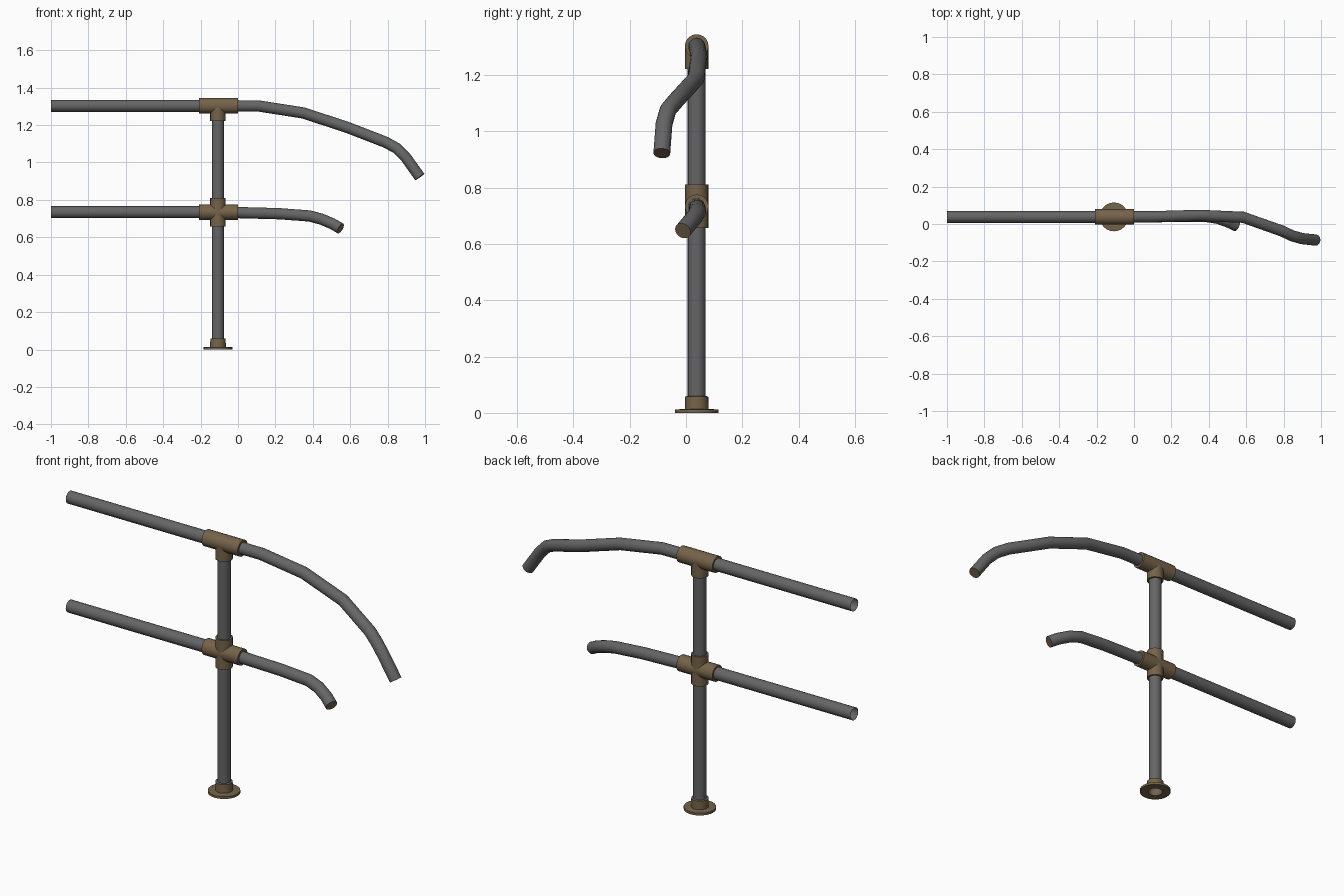
import bpy, bmesh, math
from mathutils import Vector

if "Cube" in bpy.data.objects:
    bpy.data.objects.remove(bpy.data.objects["Cube"])

SIDES = 20
PX, PY = -0.107, 0.038          # post axis
TOP_Z, MID_Z = 1.303, 0.734     # rail heights


def material(name, rgb):
    m = bpy.data.materials.new(name)
    m.diffuse_color = (*rgb, 1)
    m.use_nodes = True
    m.node_tree.nodes["Principled BSDF"].inputs["Base Color"].default_value = m.diffuse_color
    return m


STEEL = material("dark_grey_steel", (0.13, 0.13, 0.13))
BRASS = material("brown_fitting", (0.18, 0.125, 0.068))


def sweep(bm, path, r, cap_start=None, cap_end=None):
    """Round tube along a path; caps are material indices or None for open."""
    pts = [Vector(p) for p in path]
    rings, side = [], None
    for i, p in enumerate(pts):
        a = (p - pts[i - 1]).normalized() if i else None
        b = (pts[i + 1] - p).normalized() if i < len(pts) - 1 else None
        t = ((a or b) + (b or a)).normalized()
        if side is None:
            side = Vector((0, 1, 0))
        side = (side - t * side.dot(t)).normalized()
        up = t.cross(side)
        rings.append([bm.verts.new(p + r * (math.cos(k * math.tau / SIDES) * side
                                            + math.sin(k * math.tau / SIDES) * up))
                      for k in range(SIDES)])
    for r0, r1 in zip(rings, rings[1:]):
        for k in range(SIDES):
            n = (k + 1) % SIDES
            bm.faces.new((r0[k], r0[n], r1[n], r1[k]))
    if cap_start is not None:
        bm.faces.new(rings[0][::-1]).material_index = cap_start
    if cap_end is not None:
        bm.faces.new(rings[-1]).material_index = cap_end


def finish(bm, name, mats):
    me = bpy.data.meshes.new(name)
    bm.to_mesh(me)
    bm.free()
    ob = bpy.data.objects.new(name, me)
    bpy.context.collection.objects.link(ob)
    for m in mats:
        me.materials.append(m)
    bpy.ops.object.select_all(action='DESELECT')
    ob.select_set(True)
    bpy.context.view_layer.objects.active = ob
    bpy.ops.object.shade_smooth_by_angle(angle=math.radians(30))
    return ob


def pipe(name, path, r, cap_end=None):
    bm = bmesh.new()
    sweep(bm, path, r, None, cap_end)
    return finish(bm, name, [STEEL, BRASS])


def fitting(name, z, z_low, z_high):
    """Pipe joint: a horizontal sleeve fused with a vertical sleeve."""
    parts = []
    for n, path, r in ((name, [(-0.208, PY, z), (0.0, PY, z)], 0.042),
                       (name + "_sleeve", [(PX, PY, z_low), (PX, PY, z_high)], 0.0415)):
        bm = bmesh.new()
        sweep(bm, path, r, 0, 0)
        parts.append(finish(bm, n, [BRASS]))
    return parts


# upright post and straight rails (open pipe ends)
pipe("post", [(PX, PY, 0.02), (PX, PY, TOP_Z)], 0.032)
for label, z in (("top", TOP_Z), ("middle", MID_Z)):
    pipe(label + "_straight_rail", [(-1, PY, z), (-0.15, PY, z)], 0.032)

# bent rail ends
pipe("top_curved_rail",
     [(-0.05, PY, TOP_Z), (0.11, 0.039, 1.302), (0.348, 0.046, 1.265),
      (0.583, 0.036, 1.188), (0.79, -0.037, 1.108), (0.848, -0.064, 1.076),
      (0.898, -0.078, 1.026), (0.972, -0.086, 0.922)], 0.030, 1)
pipe("middle_curved_rail",
     [(-0.05, PY, MID_Z), (0.0, PY, 0.732), (0.22, 0.04, 0.726),
      (0.382, 0.041, 0.714), (0.446, 0.031, 0.697),
      (0.505, 0.010, 0.672), (0.548, -0.011, 0.647)], 0.030, 1)

# pipe joints
fitting("tee_joint", TOP_Z, 1.222, TOP_Z)
fitting("cross_joint", MID_Z, 0.657, 0.811)

# floor flange, turned from a closed profile and hollow underneath
bm = bmesh.new()
profile = [(0.036, 0), (0.077, 0), (0.077, 0.012), (0.042, 0.014),
           (0.041, 0.058), (0.032, 0.060), (0.032, 0.02)]
N = 24
rings = [[bm.verts.new((PX + r * math.cos(k * math.tau / N),
                        PY + r * math.sin(k * math.tau / N), z)) for k in range(N)]
         for r, z in profile]
for i in range(len(rings)):
    r0, r1 = rings[i], rings[(i + 1) % len(rings)]
    for k in range(N):
        n = (k + 1) % N
        bm.faces.new((r0[k], r0[n], r1[n], r1[k]))
bmesh.ops.recalc_face_normals(bm, faces=bm.faces)
finish(bm, "floor_flange", [BRASS])
